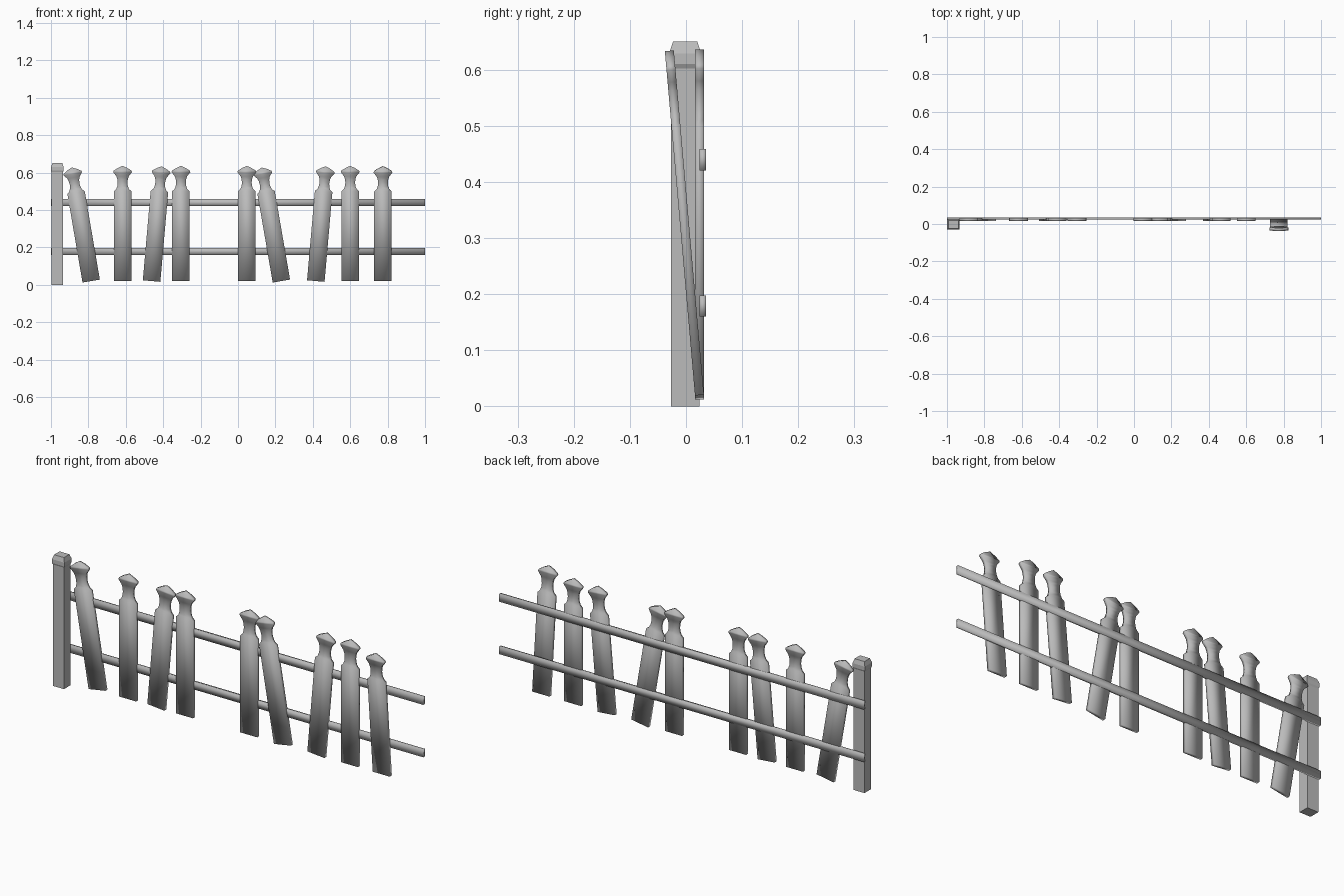
import bpy, bmesh
from math import radians
from mathutils import Matrix

cube = bpy.data.objects.get("Cube")
if cube:
    bpy.data.objects.remove(cube, do_unlink=True)

GREY = (0.5, 0.5, 0.5, 1)
mat = bpy.data.materials.new("weathered_grey")
mat.use_nodes = True
mat.diffuse_color = GREY
mat.node_tree.nodes["Principled BSDF"].inputs["Base Color"].default_value = GREY


def finish(bm, name, smooth=False):
    bmesh.ops.recalc_face_normals(bm, faces=bm.faces)
    mesh = bpy.data.meshes.new(name)
    bm.to_mesh(mesh)
    bm.free()
    mesh.materials.append(mat)
    for p in mesh.polygons:
        p.use_smooth = smooth
    obj = bpy.data.objects.new(name, mesh)
    bpy.context.collection.objects.link(obj)
    return obj


def box(name, lo, hi, smooth=False):
    bm = bmesh.new()
    bmesh.ops.create_cube(bm, size=1)
    for v in bm.verts:
        v.co = [a + (b - a) * (c + 0.5) for a, b, c in zip(lo, hi, v.co)]
    return finish(bm, name, smooth)


# Half outline of a picket: straight board, round neck, pointed head
HALF = [(.047, 0), (.047, .48), (.034, .492), (.028, .508), (.026, .526),
        (.028, .545), (.033, .560), (.050, .582), (.048, .590), (.026, .604)]
OUTLINE = HALF + [(0, .616)] + [(-x, z) for x, z in reversed(HALF)]


def picket(name, x, tilt=0, lean=0):
    bm = bmesh.new()
    rings = [[bm.verts.new((px, y, pz)) for px, pz in OUTLINE] for y in (-.008, .008)]
    n = len(OUTLINE)
    # Faces split into mirrored strips so the concave outline stays clean
    for ring in rings:
        for i in range(len(HALF) - 1):
            bm.faces.new((ring[i], ring[i + 1], ring[n - 2 - i], ring[n - 1 - i]))
        m = len(HALF)
        bm.faces.new((ring[m - 1], ring[m], ring[m + 1]))
    for i in range(n):
        j = (i + 1) % n
        bm.faces.new((rings[0][i], rings[0][j], rings[1][j], rings[1][i]))
    bm.transform(Matrix.Translation((x, .024, .02))
                 @ Matrix.Rotation(radians(tilt), 4, 'Y')
                 @ Matrix.Rotation(radians(lean), 4, 'X'))
    finish(bm, name, True)


# Pickets: position, sideways tilt, forward lean
PICKETS = [(-.785, -9.7, 0), (-.617, 0, 0), (-.462, 5, 0), (-.305, 0, 0), (.047, 0, 0),
           (.232, -9.8, 0), (.416, 5, 0), (.6, 0, 0), (.775, 0, 5)]
for k, (x, tilt, lean) in enumerate(PICKETS):
    picket(f"picket_{k + 1}", x, tilt, lean)

# Rails
box("lower_rail", (-1, .024, .16), (1, .036, .198), True)
box("upper_rail", (-1, .024, .42), (1, .036, .459), True)

# Post and its chamfered cap
box("post", (-.996, -.027, 0), (-.936, .024, .602))
bm = bmesh.new()
previous = None
for z, hx, hy in [(.602, .030, .0255), (.61, .034, .0285), (.629, .034, .0285), (.65, .027, .0215)]:
    ring = [bm.verts.new((-.966 + sx * hx, -.0015 + sy * hy, z))
            for sx, sy in ((-1, -1), (1, -1), (1, 1), (-1, 1))]
    if previous:
        for i in range(4):
            j = (i + 1) % 4
            bm.faces.new((previous[i], previous[j], ring[j], ring[i]))
    else:
        bm.faces.new(ring)
    previous = ring
bm.faces.new(previous)
finish(bm, "post_cap")
